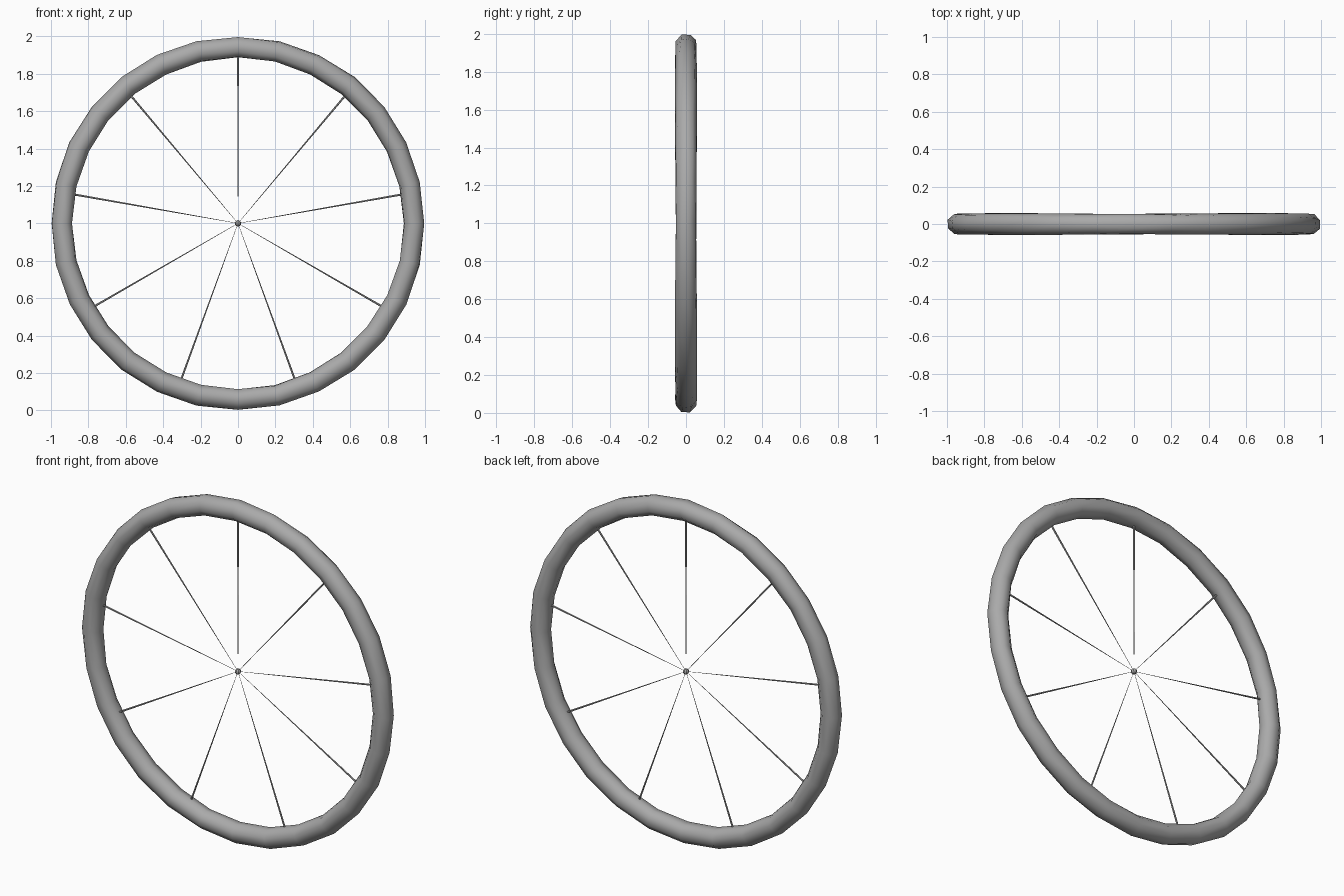
import bpy, bmesh, math, random
from mathutils import Vector, Matrix

cube = bpy.data.objects.get("Cube")
if cube:
    bpy.data.objects.remove(cube, do_unlink=True)

random.seed(4)
CENTRE = Vector((0, 0, 1))
RIM_R, TUBE_R = 0.942, 0.058
SEGMENTS, SIDES, TWIST = 28, 8, 4
SPOKES = 9


def make_material(name, value):
    mat = bpy.data.materials.new(name)
    mat.use_nodes = True
    colour = (value, value, value, 1)
    mat.diffuse_color = colour
    mat.node_tree.nodes["Principled BSDF"].inputs["Base Color"].default_value = colour
    return mat


grey = make_material("grey", 0.4)


def finish(bm, name, angle):
    bmesh.ops.recalc_face_normals(bm, faces=bm.faces)
    mesh = bpy.data.meshes.new(name)
    bm.to_mesh(mesh)
    bm.free()
    mesh.materials.append(grey)
    obj = bpy.data.objects.new(name, mesh)
    bpy.context.collection.objects.link(obj)
    bpy.ops.object.select_all(action='DESELECT')
    obj.select_set(True)
    bpy.context.view_layer.objects.active = obj
    bpy.ops.object.shade_smooth_by_angle(angle=math.radians(angle))
    return obj


# Rim: an eight-sided tube, slowly twisted around the wheel and slightly uneven
bm = bmesh.new()
rings = []
for i in range(SEGMENTS):
    a = math.tau * i / SEGMENTS
    out = Vector((math.cos(a), 0, math.sin(a)))
    ring = []
    for j in range(SIDES):
        t = math.tau * (j + 0.5 + TWIST * i / SEGMENTS) / SIDES
        t += random.uniform(-0.06, 0.06)
        r = TUBE_R * random.uniform(0.97, 1.02)
        ring.append(bm.verts.new(CENTRE + out * (RIM_R + r * math.cos(t))
                                 + Vector((0, r * math.sin(t), 0))))
    rings.append(ring)
for i in range(SEGMENTS):
    # the last ring joins the first one with the twist offset
    shift = TWIST if i == SEGMENTS - 1 else 0
    a, b = rings[i], rings[(i + 1) % SEGMENTS]
    for j in range(SIDES):
        k = (j + 1) % SIDES
        bm.faces.new((a[j], a[k], b[(k + shift) % SIDES], b[(j + shift) % SIDES]))
bmesh.ops.triangulate(bm, faces=bm.faces)
finish(bm, "rim", 48)

# Spokes: needles that taper towards the hub
for n in range(SPOKES):
    a = math.pi / 2 + math.tau * n / SPOKES
    direction = Vector((math.cos(a), 0, math.sin(a)))
    bm = bmesh.new()
    length = 0.9
    place = Matrix.Translation(CENTRE + direction * length / 2) \
        @ direction.to_track_quat('Z', 'Y').to_matrix().to_4x4()
    bmesh.ops.create_cone(bm, cap_ends=True, segments=6, radius1=0.0008,
                          radius2=0.0055, depth=length, matrix=place)
    finish(bm, f"spoke_{n + 1}", 30)

# Hub: a tiny ball in the middle
bm = bmesh.new()
bmesh.ops.create_uvsphere(bm, u_segments=8, v_segments=6, radius=0.017,
                          matrix=Matrix.Translation(CENTRE))
finish(bm, "hub", 30)
